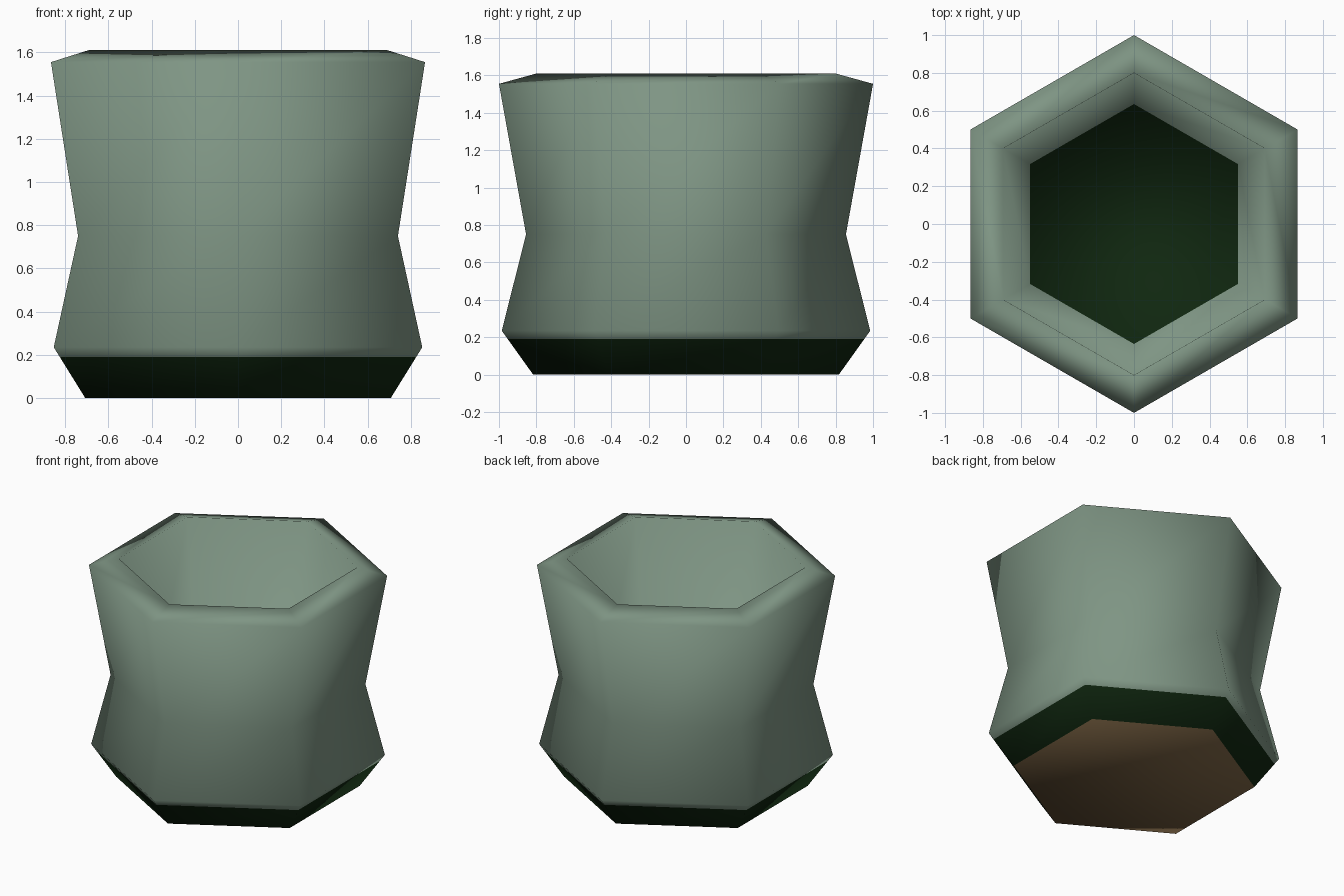
import bpy, bmesh, math

if "Cube" in bpy.data.objects:
    bpy.data.objects.remove(bpy.data.objects["Cube"])

def material(name, rgb):
    m = bpy.data.materials.new(name)
    m.diffuse_color = (*rgb, 1)
    m.use_nodes = True
    m.node_tree.nodes["Principled BSDF"].inputs["Base Color"].default_value = m.diffuse_color
    return m

SAGE, DARK, BROWN = 0, 1, 2
materials = [material("sage_green", (0.21, 0.30, 0.23)),
             material("dark_green", (0.005, 0.02, 0.005)),
             material("brown_base", (0.19, 0.12, 0.055))]

# Hexagonal pot profile: (radius, height), underside -> outer wall -> rim -> inside floor
profile = [(0.817, 0.0), (0.953, 0.19), (0.985, 0.235), (0.855, 0.75),
           (1.0, 1.555), (0.80, 1.61), (0.635, 0.20)]
SIDES = 6

bm = bmesh.new()
rings = []
for r, z in profile:
    ring = []
    for i in range(SIDES):
        a = math.pi / 2 + i * math.tau / SIDES
        ring.append(bm.verts.new((r * math.cos(a), r * math.sin(a), z)))
    rings.append(ring)

# Walls: the lowest band is dark, the rest sage
for k, (lo, hi) in enumerate(zip(rings, rings[1:])):
    for i in range(SIDES):
        j = (i + 1) % SIDES
        f = bm.faces.new((lo[i], lo[j], hi[j], hi[i]))
        f.material_index = DARK if k == 0 else SAGE

# Underside and inside floor
bm.faces.new(rings[0][::-1]).material_index = BROWN
bm.faces.new(rings[-1]).material_index = DARK

for f in bm.faces:
    f.smooth = True
bmesh.ops.recalc_face_normals(bm, faces=bm.faces)

mesh = bpy.data.meshes.new("hexagonal_pot")
bm.to_mesh(mesh)
bm.free()
for m in materials:
    mesh.materials.append(m)
pot = bpy.data.objects.new("hexagonal_pot", mesh)
bpy.context.collection.objects.link(pot)
